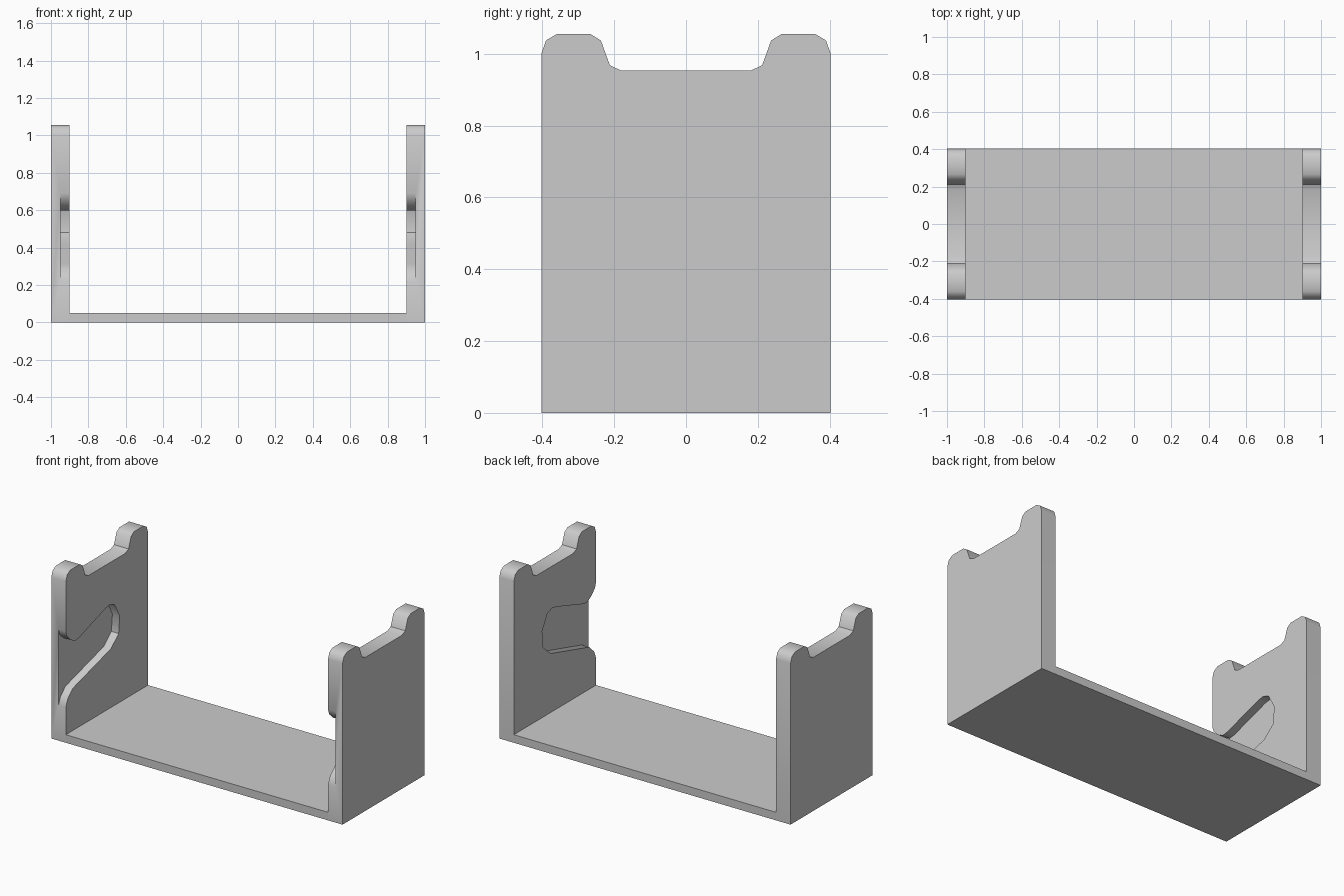
import bpy, bmesh, math

cube = bpy.data.objects.get("Cube")
if cube:
    bpy.data.objects.remove(cube, do_unlink=True)

HALF_DEPTH = 0.403
WALL = 0.1

grey = bpy.data.materials.new("light_grey")
grey.use_nodes = True
colour = (0.6, 0.6, 0.6, 1)
grey.diffuse_color = colour
grey.node_tree.nodes["Principled BSDF"].inputs["Base Color"].default_value = colour


def extrude_profile(name, profile, x0, x1):
    """Extrude a closed (y, z) outline from x0 to x1."""
    bm = bmesh.new()
    face = bm.faces.new([bm.verts.new((x0, y, z)) for y, z in profile])
    moved = bmesh.ops.extrude_face_region(bm, geom=[face])["geom"]
    verts = [v for v in moved if isinstance(v, bmesh.types.BMVert)]
    bmesh.ops.translate(bm, verts=verts, vec=(x1 - x0, 0, 0))
    bmesh.ops.recalc_face_normals(bm, faces=bm.faces)
    mesh = bpy.data.meshes.new(name)
    bm.to_mesh(mesh)
    bm.free()
    mesh.materials.append(grey)
    obj = bpy.data.objects.new(name, mesh)
    bpy.context.collection.objects.link(obj)
    return obj


def select_only(obj):
    bpy.ops.object.select_all(action="DESELECT")
    obj.select_set(True)
    bpy.context.view_layer.objects.active = obj


# Base plate between the walls
d = HALF_DEPTH
extrude_profile("base_plate", [(-d, 0), (d, 0), (d, 0.05), (-d, 0.05)],
                WALL - 1, 1 - WALL)

# Side wall outline: rounded horn at each end, shallow dip between
horn = [(d, 1.0), (0.39, 1.037), (0.36, 1.055), (0.266, 1.055),
        (0.237, 1.037), (0.212, 0.968), (0.18, 0.953)]
outline = [(-d, 0), (d, 0)] + horn + [(-y, z) for y, z in reversed(horn)]
left_wall = extrude_profile("left_wall", outline, 1 - WALL, 1)

# Slot on the inner face: open at the front, rising to a rounded pocket
slot = [(-0.5, 0.69), (-d, 0.69), (-0.392, 0.655), (-0.355, 0.62),
        (-0.315, 0.597), (-0.275, 0.602), (-0.01, 0.686), (0.03, 0.692),
        (0.075, 0.675), (0.125, 0.585), (0.115, 0.48), (0.04, 0.415),
        (-0.335, 0.312), (-0.385, 0.265), (-d, 0.22), (-0.5, 0.22)]
cutter = extrude_profile("slot_cutter", slot, 0.85, 0.95)
cutter.hide_render = True

select_only(left_wall)
cut = left_wall.modifiers.new("slot", "BOOLEAN")
cut.operation = "DIFFERENCE"
cut.solver = "EXACT"
cut.object = cutter
bpy.ops.object.modifier_apply(modifier=cut.name)
bpy.data.objects.remove(cutter, do_unlink=True)

# Mirrored wall on the other side
right_wall = left_wall.copy()
right_wall.data = left_wall.data.copy()
right_wall.name = right_wall.data.name = "right_wall"
bpy.context.collection.objects.link(right_wall)
bm = bmesh.new()
bm.from_mesh(right_wall.data)
bmesh.ops.scale(bm, verts=bm.verts, vec=(-1, 1, 1))
bmesh.ops.reverse_faces(bm, faces=bm.faces)
bm.to_mesh(right_wall.data)
bm.free()

for wall in (left_wall, right_wall):
    select_only(wall)
    bpy.ops.object.shade_smooth_by_angle(angle=math.radians(40))
